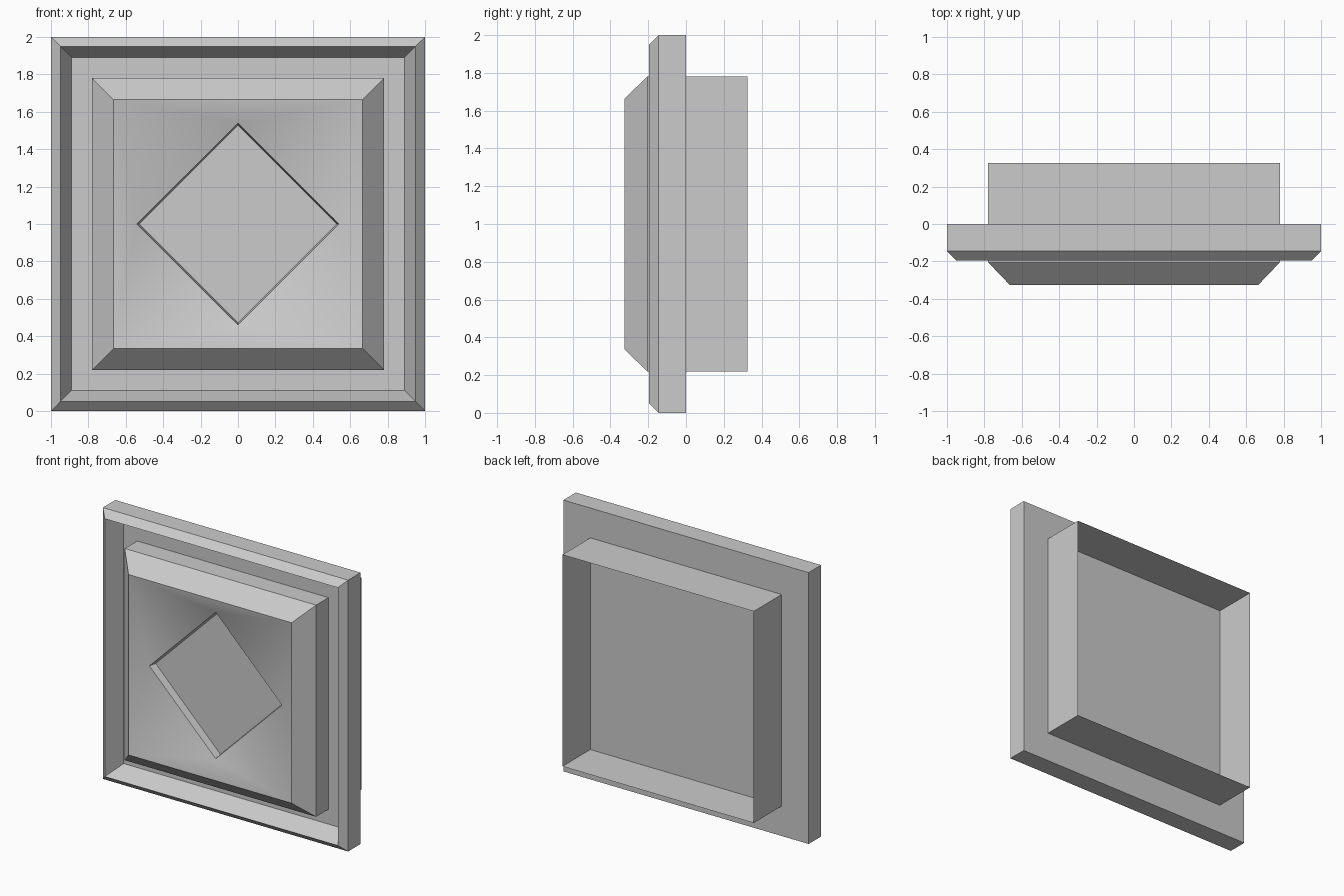
import bpy, bmesh

if "Cube" in bpy.data.objects:
    bpy.data.objects.remove(bpy.data.objects["Cube"])


def ring(bm, half, y, diamond=False):
    """Four verts around (0, y, 1), counter-clockwise seen from the front."""
    if diamond:
        signs = [(0, -1), (1, 0), (0, 1), (-1, 0)]
    else:
        signs = [(-1, -1), (1, -1), (1, 1), (-1, 1)]
    return [bm.verts.new((half * sx, y, 1 + half * sz)) for sx, sz in signs]


def bridge(bm, outer, inner):
    for i in range(4):
        j = (i + 1) % 4
        bm.faces.new((outer[i], outer[j], inner[j], inner[i]))


def make(name, bm, smooth=False):
    mesh = bpy.data.meshes.new(name)
    for f in bm.faces:
        f.smooth = smooth
    bm.to_mesh(mesh)
    bm.free()
    obj = bpy.data.objects.new(name, mesh)
    bpy.context.collection.objects.link(obj)
    return obj


def stepped(name, profile, diamond=False, cap_back=False, cap_front=False):
    """Connect (half size, y) steps into mitred square bands."""
    bm = bmesh.new()
    rings = [ring(bm, h, y, diamond) for h, y in profile]
    for a, b in zip(rings, rings[1:]):
        bridge(bm, a, b)
    if cap_back:
        bm.faces.new(rings[0][::-1])
    if cap_front:
        bm.faces.new(rings[-1])
    return make(name, bm)


# Outer frame with bevelled lip, groove and solid back plate
stepped("outer_frame", [(1.0, 0), (1.0, -0.145), (0.95, -0.195),
                        (0.89, -0.06), (0.78, -0.06)], cap_back=True)

# Raised centre panel with chamfered border
stepped("raised_border", [(0.78, -0.06), (0.78, -0.205), (0.665, -0.325)])

# Dished surface running from the square border down to the diamond
bm = bmesh.new()
sq = ring(bm, 0.665, -0.325)
di = ring(bm, 0.54, -0.26, True)
for i in range(4):
    j = (i + 1) % 4
    bm.faces.new((sq[i], sq[j], di[i]))
    bm.faces.new((sq[j], di[j], di[i]))
make("dished_panel", bm, smooth=True)

# Sunken diamond in the middle
stepped("diamond_recess", [(0.54, -0.26), (0.528, -0.205)],
        diamond=True, cap_front=True)

# Thin open sleeve at the back
stepped("back_sleeve", [(0.78, 0.325), (0.78, 0)])
